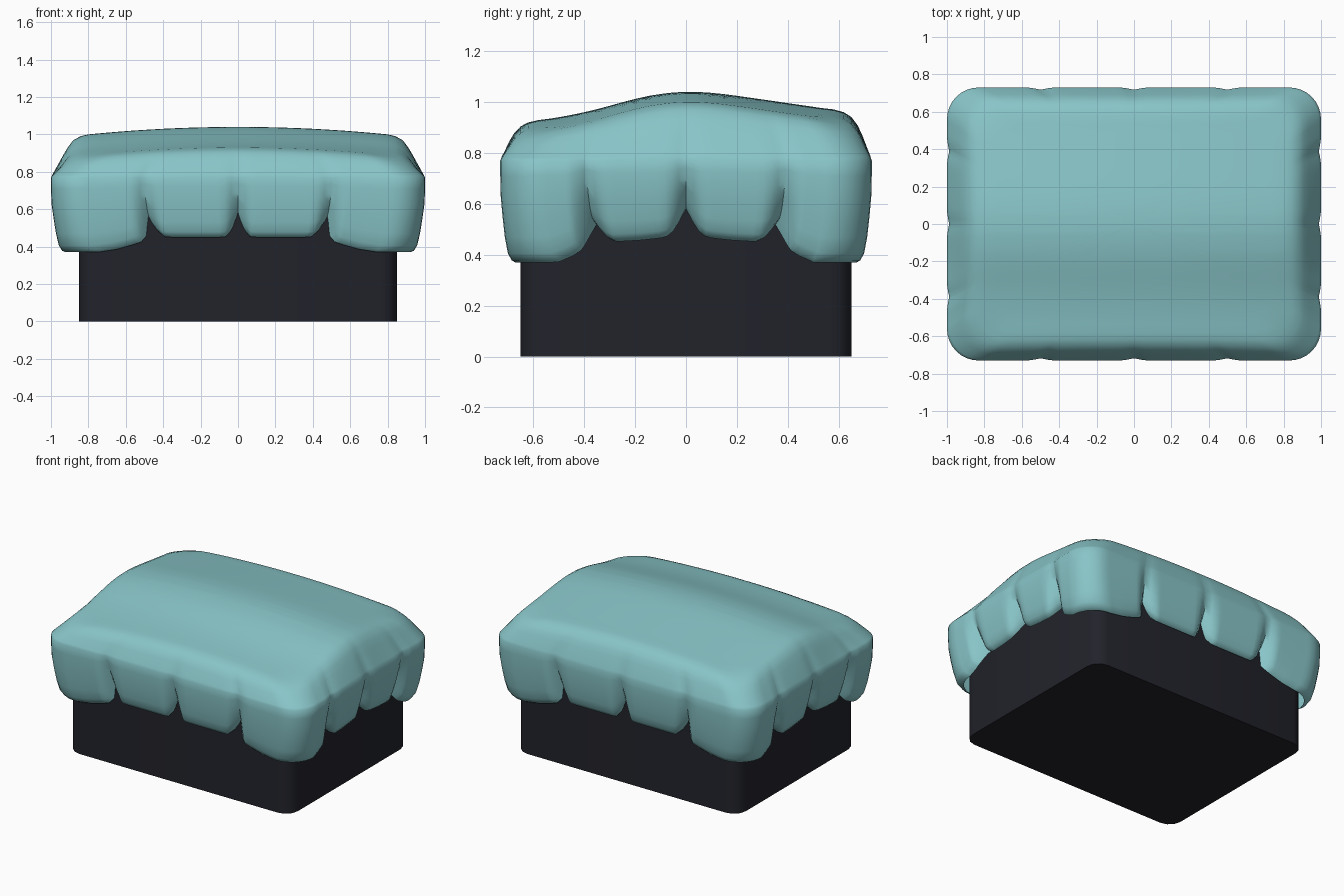
import bpy, bmesh, math

if "Cube" in bpy.data.objects:
    bpy.data.objects.remove(bpy.data.objects["Cube"])


def material(name, rgb):
    m = bpy.data.materials.new(name)
    m.diffuse_color = (*rgb, 1)
    m.use_nodes = True
    m.node_tree.nodes["Principled BSDF"].inputs["Base Color"].default_value = m.diffuse_color
    return m


def make_object(name, bm, mat, angle):
    bmesh.ops.recalc_face_normals(bm, faces=bm.faces)
    me = bpy.data.meshes.new(name)
    bm.to_mesh(me)
    bm.free()
    ob = bpy.data.objects.new(name, me)
    bpy.context.collection.objects.link(ob)
    me.materials.append(mat)
    bpy.ops.object.select_all(action='DESELECT')
    bpy.context.view_layer.objects.active = ob
    ob.select_set(True)
    bpy.ops.object.shade_smooth_by_angle(angle=math.radians(angle))
    return ob


def interp(pts, v):
    if v <= pts[0][0]:
        return pts[0][1]
    for (a, p), (b, q) in zip(pts, pts[1:]):
        if v <= b:
            t = (v - a) / (b - a)
            return p + (q - p) * t
    return pts[-1][1]


# Solid base with rounded upright edges
bm = bmesh.new()
bmesh.ops.create_cube(bm, size=1)
for v in bm.verts:
    v.co = (v.co.x * 1.7, v.co.y * 1.3, 0.4 + v.co.z * 0.8)
upright = [e for e in bm.edges if abs(e.verts[0].co.z - e.verts[1].co.z) > 0.1]
bmesh.ops.bevel(bm, geom=upright, offset=0.09, segments=3, profile=0.5, affect='EDGES')
make_object("base", bm, material("dark", (0.016, 0.017, 0.024)), 40)

# Draped cover: rings of a rounded rectangle from the domed top down to the hem
HX, HY, R = 1.0, 0.73, 0.17
NX, NY = 0.5, 0.39
RIDGE = [(-0.6, 0.925), (-0.5, 0.94), (-0.4, 0.959), (-0.3, 0.985), (-0.2, 1.014),
         (-0.1, 1.034), (0, 1.042), (0.1, 1.038), (0.2, 1.025), (0.4, 0.996), (0.6, 0.967)]
HEM_X = [(0, 0.47), (0.08, 0.45), (0.43, 0.45), (0.5, 0.447), (0.62, 0.41), (0.72, 0.385), (0.83, 0.37)]
HEM_Y = [(0, 0.50), (0.1, 0.467), (0.2, 0.457), (0.34, 0.45), (0.42, 0.44), (0.5, 0.395), (0.56, 0.372)]


def top_height(x, y):
    h = sum(interp(RIDGE, y + d) for d in (-0.05, 0, 0.05)) / 3
    return h - 0.04 * min(1, abs(x) / 0.8) ** 2


def side_coords(flat, notch, n=14):
    stops = [-flat, -notch, 0, notch, flat]
    return [a + (b - a) * i / n for a, b in zip(stops, stops[1:]) for i in range(n)]


# Reference perimeter: signed corner weights, flat offsets, hem height and pinch
FX, FY = HX - R, HY - R
perimeter = []
for side in range(4):
    on_x = side % 2 == 0
    flat, notch, hem = (FX, NX, HEM_X) if on_x else (FY, NY, HEM_Y)
    turn = side * math.pi / 2 - math.pi / 2
    for s in side_coords(flat, notch):
        pinch = max(max(0, 1 - abs(s - c) / 0.075) for c in (-notch, 0, notch)) ** 1.4
        f = s / flat
        u, v = [(f, -1), (1, f), (-f, 1), (-1, -f)][side]
        perimeter.append((u, v, math.cos(turn), math.sin(turn), interp(hem, abs(s)), pinch))
    u, v = [(1, -1), (1, 1), (-1, 1), (-1, -1)][side]
    for i in range(8):
        a = turn + i / 8 * math.pi / 2
        perimeter.append((u, v, math.cos(a), math.sin(a), 0.37, 0))

# Rows: half x, half y, upper blend (1 top .. 0 bulge), lower blend (1 bulge .. 0 hem)
rows = [(0.80 * k / 12, 0.58 * k / 12, 1, 1) for k in range(1, 13)]
rows += [(0.84, 0.62, 0.96, 1), (0.88, 0.65, 0.87, 1), (0.91, 0.675, 0.70, 1), (0.935, 0.692, 0.52, 1),
         (0.965, 0.71, 0.28, 1), (0.988, 0.724, 0.1, 1), (1, HY, 0, 1), (1, HY, 0, 0.85),
         (0.997, 0.728, 0, 0.65), (0.986, 0.721, 0, 0.45), (0.973, 0.712, 0, 0.25),
         (0.958, 0.70, 0, 0.09), (0.94, 0.685, 0, 0.02), (0.92, 0.67, 0, 0)]
bm = bmesh.new()
rings = []
for hx, hy, up, low in rows:
    r = R * min(1, hy / 0.6)
    ring = []
    for u, v, nx, ny, hem, pinch in perimeter:
        inward = pinch * (0.012 * (1 - up) + 0.05 * (1 - low))
        x = u * (hx - r) + nx * (r - inward)
        y = v * (hy - r) + ny * (r - inward)
        edge = hem + 0.08 * pinch
        if low < 1:
            z = edge + (0.77 - edge) * low
        else:
            z = 0.77 + (top_height(x, y) - 0.77) * up
        ring.append(bm.verts.new((x, y, z)))
    rings.append(ring)
n = len(perimeter)
for a, b in zip(rings, rings[1:]):
    for i in range(n):
        j = (i + 1) % n
        bm.faces.new((a[i], b[i], b[j], a[j]))
centre = bm.verts.new((0, 0, top_height(0, 0)))
for i in range(n):
    bm.faces.new((centre, rings[0][i], rings[0][(i + 1) % n]))
make_object("draped_cover", bm, material("teal", (0.25, 0.56, 0.58)), 60)
